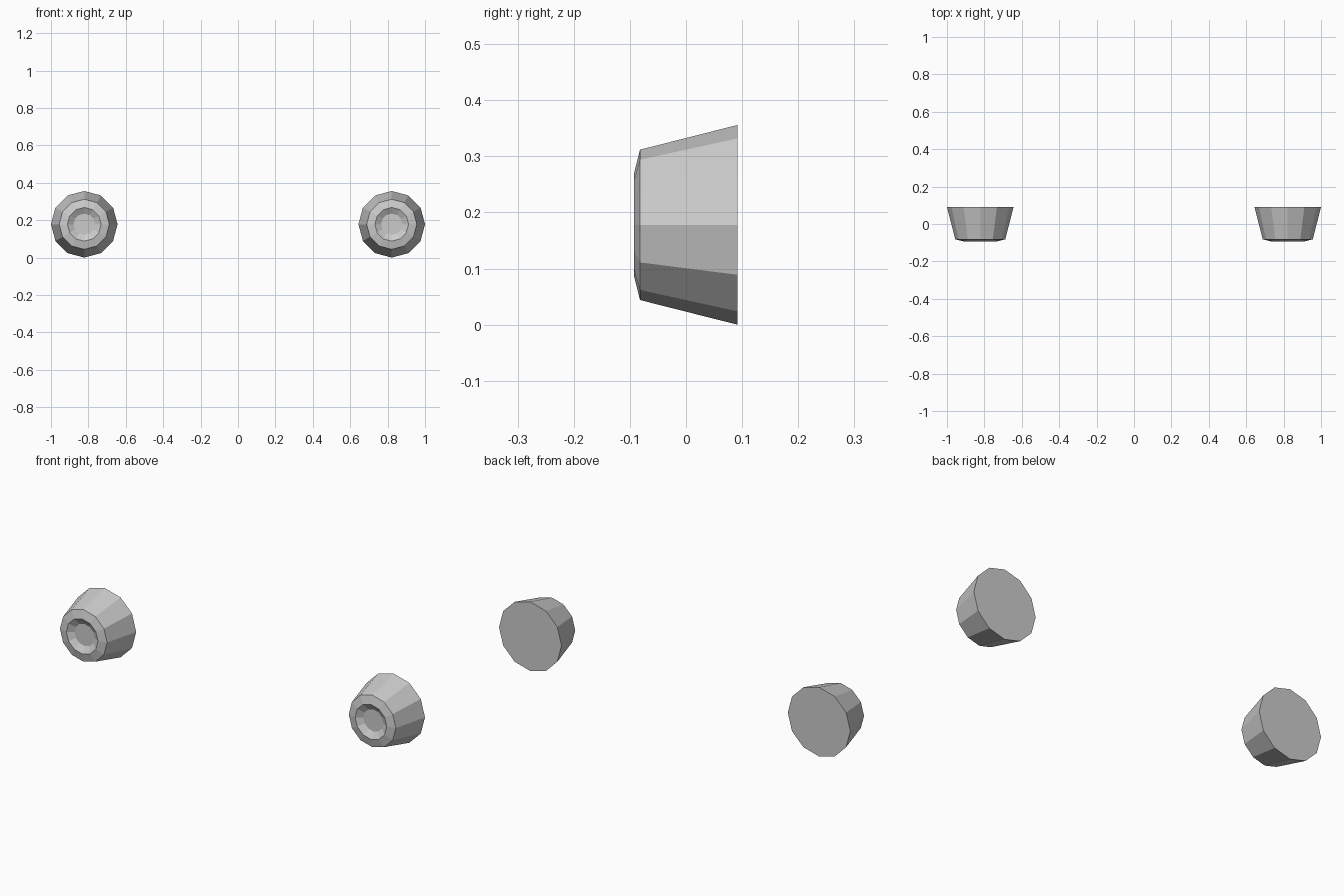
import bpy, bmesh, math

cube = bpy.data.objects.get("Cube")
if cube:
    bpy.data.objects.remove(cube, do_unlink=True)

grey = bpy.data.materials.new("light_grey")
grey.use_nodes = True
colour = (0.6, 0.6, 0.6, 1)
grey.diffuse_color = colour
grey.node_tree.nodes["Principled BSDF"].inputs["Base Color"].default_value = colour

SIDES = 12
RADIUS = 0.178
# (radius, y) from the back rim to the recessed front disc
PROFILE = [(RADIUS, 0.092), (0.134, -0.082), (0.09, -0.093), (0.057, -0.073)]


def lamp(name, x):
    bm = bmesh.new()
    rings = []
    for r, y in PROFILE:
        angles = [math.tau * i / SIDES for i in range(SIDES)]
        rings.append([bm.verts.new((r * math.cos(a), y, r * math.sin(a))) for a in angles])
    # Tapered body, front bevel and recess wall
    for a, b in zip(rings, rings[1:]):
        for i in range(SIDES):
            j = (i + 1) % SIDES
            bm.faces.new((a[i], a[j], b[j], b[i]))
    # Back cap and recessed disc
    bm.faces.new(rings[0])
    bm.faces.new(rings[-1])
    bmesh.ops.recalc_face_normals(bm, faces=bm.faces)
    mesh = bpy.data.meshes.new(name)
    bm.to_mesh(mesh)
    bm.free()
    mesh.materials.append(grey)
    obj = bpy.data.objects.new(name, mesh)
    obj.location = (x, 0, RADIUS)
    bpy.context.collection.objects.link(obj)


for side, sign in (("left", 1), ("right", -1)):
    lamp(side + "_lamp", sign * (1 - RADIUS))
